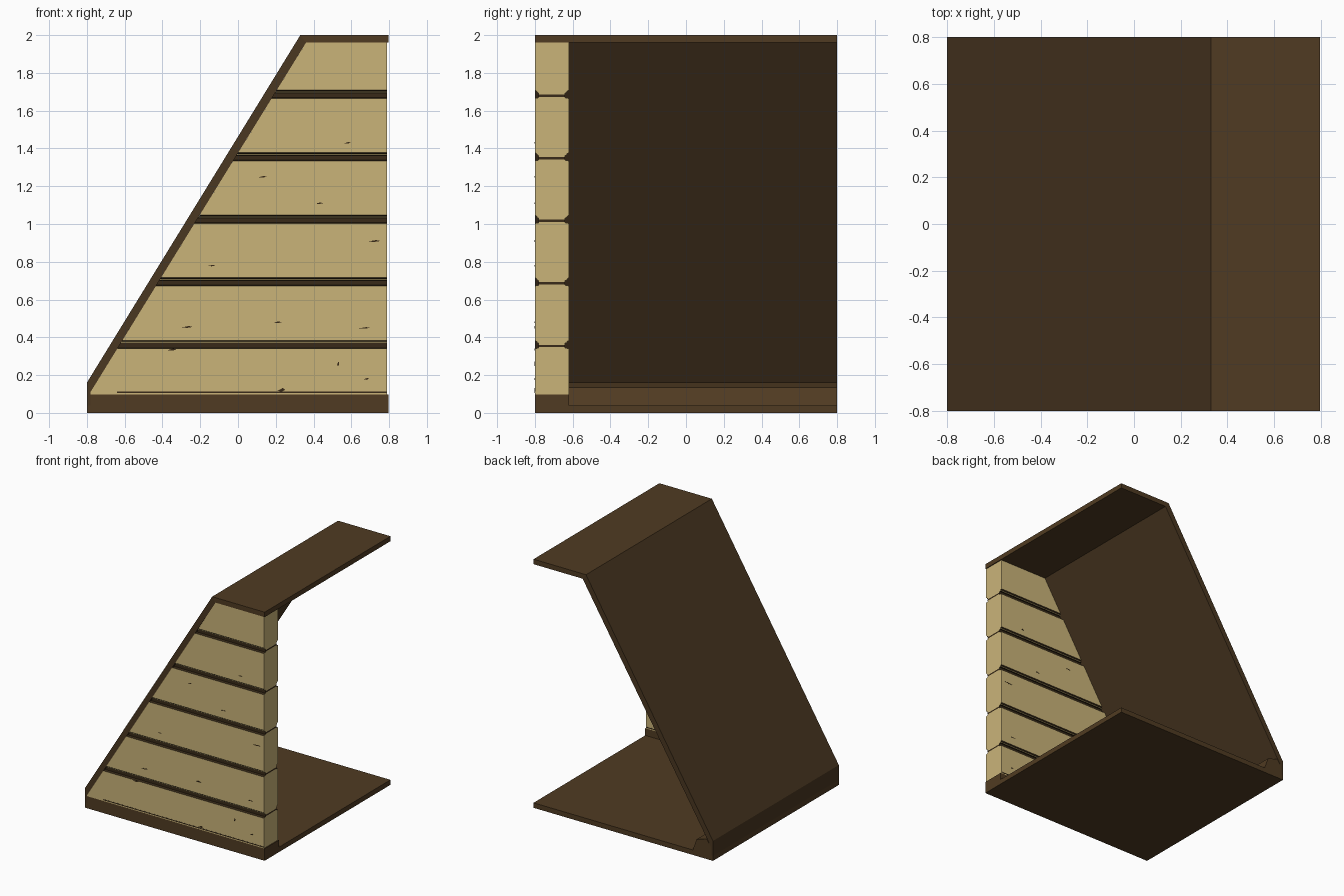
import bpy, bmesh

if "Cube" in bpy.data.objects:
    bpy.data.objects.remove(bpy.data.objects["Cube"])

def srgb(r, g, b):
    f = lambda c: c / 12.92 if c <= 0.04045 else ((c + 0.055) / 1.055) ** 2.4
    return tuple(f(v / 255) for v in (r, g, b)) + (1,)

def material(name, rgb):
    m = bpy.data.materials.new(name)
    m.diffuse_color = srgb(*rgb)
    m.use_nodes = True
    m.node_tree.nodes["Principled BSDF"].inputs["Base Color"].default_value = m.diffuse_color
    return m

TAN = material("tan_plaster", (202, 180, 121))
BROWN = material("brown_wood", (80, 59, 34))
ROOF = material("reddish_brown_wood", (74, 55, 33))
DARK = material("dark_gap", (56, 42, 24))

def finish(name, bm, mats):
    bmesh.ops.recalc_face_normals(bm, faces=bm.faces)
    me = bpy.data.meshes.new(name)
    bm.to_mesh(me)
    bm.free()
    for m in mats:
        me.materials.append(m)
    ob = bpy.data.objects.new(name, me)
    bpy.context.collection.objects.link(ob)
    return ob

def extrude_y(name, pts, y0, y1, mat):
    """Extrude an (x, z) profile between two y positions."""
    bm = bmesh.new()
    a = [bm.verts.new((x, y0, z)) for x, z in pts]
    b = [bm.verts.new((x, y1, z)) for x, z in pts]
    bm.faces.new(a)
    bm.faces.new(b[::-1])
    for i in range(len(pts)):
        j = (i + 1) % len(pts)
        bm.faces.new((a[i], b[i], b[j], a[j]))
    return finish(name, bm, [mat])

def rect(x0, x1, z0, z1):
    return [(x0, z0), (x1, z0), (x1, z1), (x0, z1)]

X = 0.797                      # open right edge
FRONT, BACK = -0.80, -0.62     # faces of the end wall
GROOVES = [0.362, 0.694, 1.025, 1.356, 1.687]

def inner(z):                  # inside line of the sloping panel
    return -0.781 + (z - 0.11) * 0.6168

# Floor, sloping panel and ceiling
extrude_y("floor", rect(-0.8, X, 0, 0.04), -0.8, 0.8, BROWN)
extrude_y("sloping_panel", [(-0.8, 0.04), (-0.8, 0.16), (0.33, 2), (0.36, 1.96),
                            (-0.781, 0.11), (-0.781, 0.04)], -0.8, 0.8, ROOF)
extrude_y("ceiling", [(0.33, 2), (X, 2), (X, 1.96), (0.36, 1.96)], -0.8, 0.8, BROWN)

# Skirting beam along the foot of the slope, and the sill under the end wall
extrude_y("skirting_beam", [(-0.781, 0.04), (-0.62, 0.04), (-0.655, 0.135),
                            (-0.745, 0.16), (-0.781, 0.11)], BACK, 0.8, BROWN)
extrude_y("wall_sill", rect(-0.781, X, 0.04, 0.097), FRONT, BACK, BROWN)

# End wall: grooved profile (depth, z, is_dark for the segment that follows)
side = [(0.0, 0.097, 0)]
for c in GROOVES:
    side += [(0.0, c - 0.022, 1), (0.02, c - 0.018, 1), (0.02, c + 0.007, 1),
             (0.01, c + 0.009, 0), (0.01, c + 0.015, 1), (0.0, c + 0.022, 0)]
side.append((0.0, 1.96, 0))
n = len(side)
loop = [(FRONT + d, z) for d, z, _ in side] + [(BACK - d, z) for d, z, _ in side[::-1]]
flags = [s[2] for s in side]
flags += [flags[n - 2 - k] for k in range(n - 1)] + [0]
bm = bmesh.new()
left = [bm.verts.new((inner(z), y, z)) for y, z in loop]
right = [bm.verts.new((0.79, y, z)) for y, z in loop]
bm.faces.new(left)
bm.faces.new(right[::-1])
for i in range(len(loop)):
    j = (i + 1) % len(loop)
    f = bm.faces.new((left[i], right[i], right[j], left[j]))
    f.material_index = flags[i]
finish("plank_wall", bm, [TAN, DARK])

# Dark joints on the wall's open end
for c in GROOVES:
    bm = bmesh.new()
    v = [bm.verts.new((0.7915, y, z)) for y, z in
         ((FRONT + 0.02, c - 0.014), (BACK - 0.02, c - 0.014),
          (BACK - 0.02, c - 0.002), (FRONT + 0.02, c - 0.002))]
    bm.faces.new(v)
    finish("end_joint", bm, [DARK])

# Thin dark line above the sill, front and back
extrude_y("sill_line_front", rect(-0.64, 0.785, 0.104, 0.112), FRONT - 0.001, FRONT + 0.002, DARK)
extrude_y("sill_line_back", rect(-0.64, 0.785, 0.104, 0.112), BACK - 0.002, BACK + 0.001, DARK)

# Small worn marks on the planks: x, z, width, height
MARKS = [(0.58, 1.43, 0.03, 0.010), (0.13, 1.25, 0.04, 0.010), (0.43, 1.11, 0.04, 0.008),
         (0.72, 0.91, 0.07, 0.010), (-0.14, 0.78, 0.04, 0.008), (-0.27, 0.455, 0.06, 0.010),
         (0.21, 0.48, 0.04, 0.010), (0.67, 0.45, 0.06, 0.008), (0.53, 0.26, 0.012, 0.025),
         (0.68, 0.18, 0.03, 0.010), (0.23, 0.122, 0.04, 0.020), (-0.35, 0.335, 0.05, 0.012)]
for x, z, w, h in MARKS:
    shape = [(x - w / 2, z - h / 4), (x, z - h / 2), (x + w / 2, z), (x + w / 6, z + h / 2)]
    extrude_y("worn_mark_front", shape, FRONT - 0.001, FRONT + 0.002, DARK)
    extrude_y("worn_mark_back", shape, BACK - 0.002, BACK + 0.001, DARK)
